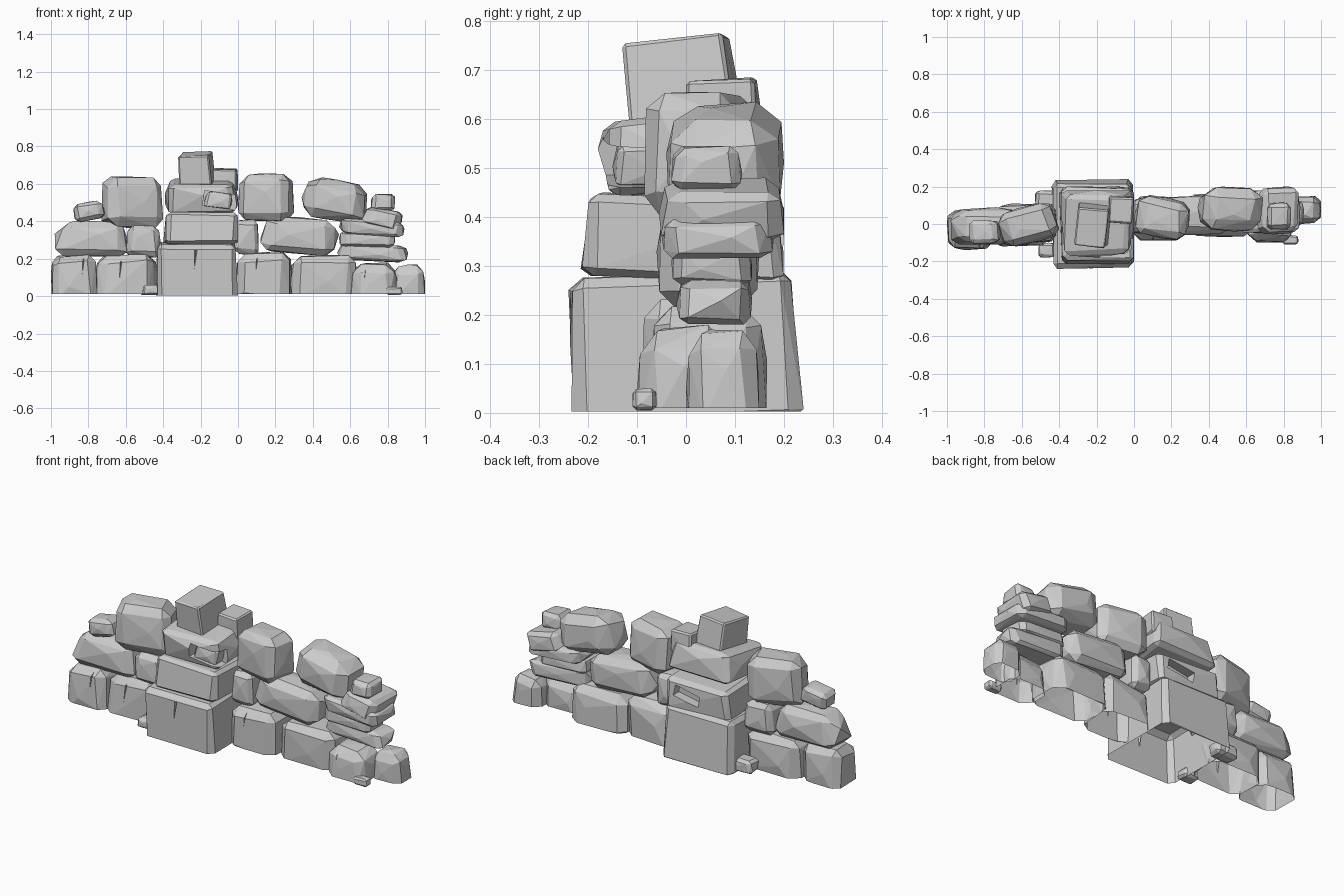
import bpy, bmesh, random
from math import radians
from mathutils import Vector, Matrix

if "Cube" in bpy.data.objects:
    bpy.data.objects.remove(bpy.data.objects["Cube"])

rng = random.Random(7)


def link(name, bm):
    me = bpy.data.meshes.new(name)
    bm.to_mesh(me)
    bm.free()
    ob = bpy.data.objects.new(name, me)
    bpy.context.collection.objects.link(ob)
    return ob


def rock(name, x, y, z, r=0.22, yaw=0, tilt=0, lean=0, taper=0.06, rough=0.09):
    """Chamfered, irregular convex stone fitted to the x, y, z ranges."""
    lo = Vector((x[0], y[0], z[0]))
    hi = Vector((x[1], y[1], z[1]))
    half = (hi - lo) / 2
    small = min(half)
    cut = [min(0.5, r * (small * 0.6 + h * 0.4) / h * 1.6) for h in half]
    pts = []
    # three points around each clipped corner
    for sx in (-1, 1):
        for sy in (-1, 1):
            for sz in (-1, 1):
                skew = [rng.uniform(-rough, rough * 0.3) for _ in range(3)]
                for a in range(3):
                    p = []
                    for b, s in enumerate((sx, sy, sz)):
                        c = 1 + skew[b]
                        if b != a:
                            c -= cut[b] * rng.uniform(0.7, 1.2)
                        p.append(s * c)
                    k = 1 - taper * (p[2] + 1) / 2
                    pts.append(Vector((p[0] * k, p[1] * k, max(p[2], -1))))
    # a slightly swollen point on each rounded stone's side
    if r > 0.12:
        for a in range(3):
            for s in (-1, 1):
                p = Vector([rng.uniform(-0.35, 0.35) for _ in range(3)])
                p[a] = s * rng.uniform(0.98, 1.04)
                p.z = max(p.z, -1)
                pts.append(p)
    rot = (Matrix.Rotation(radians(yaw), 3, 'Z') @ Matrix.Rotation(radians(tilt), 3, 'Y')
           @ Matrix.Rotation(radians(lean), 3, 'X'))
    pts = [rot @ Vector([c * h for c, h in zip(p, half)]) for p in pts]
    mn = [min(p[i] for p in pts) for i in range(3)]
    mx = [max(p[i] for p in pts) for i in range(3)]
    bm = bmesh.new()
    for p in pts:
        bm.verts.new([lo[i] + (p[i] - mn[i]) / (mx[i] - mn[i]) * (hi[i] - lo[i]) for i in range(3)])
    bmesh.ops.convex_hull(bm, input=bm.verts[:])
    bmesh.ops.delete(bm, geom=[v for v in bm.verts if not v.link_faces], context='VERTS')
    bmesh.ops.dissolve_limit(bm, angle_limit=radians(4), verts=bm.verts[:], edges=bm.edges[:])
    bmesh.ops.recalc_face_normals(bm, faces=bm.faces[:])
    return link(name, bm)


def carve(ob, loc, size, roll=0, wedge=True):
    """Cut a thin crack (wedge) or a box recess out of a stone."""
    bm = bmesh.new()
    if wedge:
        bmesh.ops.create_cone(bm, cap_ends=True, segments=4, radius1=0.0, radius2=0.7, depth=1)
    else:
        bmesh.ops.create_cube(bm, size=1)
    m = Matrix.Translation(loc) @ Matrix.Rotation(radians(roll), 4, 'Y') @ Matrix.Diagonal((*size, 1))
    bmesh.ops.transform(bm, matrix=m, verts=bm.verts[:])
    cutter = link(ob.name + "_cutter", bm)
    cutter.hide_render = True
    mod = ob.modifiers.new("carve", 'BOOLEAN')
    mod.operation = 'DIFFERENCE'
    mod.solver = 'EXACT'
    mod.object = cutter
    # bake the cut so the cutter can go
    dg = bpy.context.evaluated_depsgraph_get()
    me = bpy.data.meshes.new_from_object(ob.evaluated_get(dg))
    ob.modifiers.clear()
    ob.data = me
    bpy.data.objects.remove(cutter)


def open_base(ob, z):
    """Slice a ground stone flat at height z, leaving the underside open."""
    bm = bmesh.new()
    bm.from_mesh(ob.data)
    bmesh.ops.bisect_plane(bm, geom=bm.verts[:] + bm.edges[:] + bm.faces[:],
                           plane_co=(0, 0, z), plane_no=(0, 0, 1), clear_inner=True)
    bm.to_mesh(ob.data)
    bm.free()


# Bottom course, sunk a little so it can be sliced at the ground
base_1 = rock("base_stone_1", (-1.0, -0.75), (-0.14, 0.08), (-0.04, 0.22))
base_2 = rock("base_stone_2", (-0.77, -0.43), (-0.12, 0.11), (-0.04, 0.225))
base_core = rock("base_core_stone", (-0.44, 0.0), (-0.24, 0.24), (-0.03, 0.29),
                 r=0.09, rough=0.04, taper=0.03, lean=2)
base_4 = rock("base_stone_4", (-0.01, 0.29), (-0.09, 0.15), (-0.04, 0.235))
base_5 = rock("base_stone_5", (0.28, 0.64), (-0.07, 0.165), (-0.04, 0.22))
base_6 = rock("base_stone_6", (0.60, 0.85), (-0.10, 0.09), (-0.05, 0.18), r=0.28)
base_7 = rock("base_stone_7", (0.82, 1.0), (0.0, 0.15), (-0.05, 0.17), r=0.28)
ground = [base_1, base_2, base_4, base_5, base_6, base_7]

# Small pebbles at the foot
for i, (x, y, h) in enumerate([((-0.51, -0.42), (-0.18, -0.10), 0.06),
                               ((-0.53, -0.39), (0.09, 0.18), 0.08),
                               ((0.79, 0.88), (-0.11, -0.06), 0.05)]):
    rock(f"foot_pebble_{i + 1}", x, y, (0.005, h), r=0.25)

# Middle course
rock("middle_stone_1", (-0.98, -0.58), (-0.11, 0.09), (0.21, 0.405), taper=0.2)
rock("middle_stone_2", (-0.60, -0.41), (-0.10, 0.11), (0.205, 0.38))
middle_core = rock("middle_core_stone", (-0.40, 0.0), (-0.215, 0.20), (0.265, 0.45),
                   r=0.12, rough=0.07, taper=0.02, lean=-3)
rock("middle_stone_4", (-0.02, 0.11), (-0.05, 0.14), (0.22, 0.41))
rock("middle_stone_5", (0.12, 0.54), (-0.06, 0.15), (0.215, 0.425), tilt=6)

# Thin slabs at the right end
rock("end_slab_1", (0.53, 0.91), (-0.02, 0.135), (0.18, 0.285), tilt=3, r=0.22)
rock("end_slab_2", (0.54, 0.84), (-0.03, 0.135), (0.26, 0.35), tilt=1, r=0.22)
rock("end_slab_3", (0.54, 0.89), (-0.05, 0.18), (0.315, 0.415), tilt=4, r=0.22)
rock("end_stone", (0.66, 0.88), (-0.055, 0.20), (0.345, 0.48), tilt=14, r=0.24)
rock("end_cap", (0.71, 0.84), (-0.03, 0.115), (0.455, 0.545), r=0.24)

# Top course
rock("left_cap", (-0.88, -0.71), (-0.11, 0.02), (0.395, 0.51), r=0.25, tilt=-12)
rock("top_stone_1", (-0.73, -0.40), (-0.12, 0.11), (0.365, 0.64), r=0.24, yaw=18)
upper_core = rock("upper_core_stone", (-0.39, 0.0), (-0.18, 0.18), (0.44, 0.63),
                  r=0.13, taper=0.1, lean=8)
rock("wedge_stone", (-0.18, -0.03), (-0.15, -0.02), (0.46, 0.56), r=0.15, tilt=8)
rock("top_stone_2", (0.0, 0.30), (-0.085, 0.155), (0.40, 0.655), yaw=-12)
rock("top_stone_3", (0.34, 0.69), (-0.04, 0.20), (0.39, 0.635), r=0.27, tilt=10)

# Blocks crowning the core
rock("crown_block", (-0.32, -0.12), (-0.13, 0.12), (0.57, 0.775), r=0.05, yaw=-6, tilt=-3,
     lean=7, rough=0.05)
rock("crown_side_block", (-0.14, 0.0), (0.0, 0.16), (0.55, 0.685), r=0.08, yaw=-4, lean=3)

# Recesses in the core, then hairline cracks in the front faces
carve(upper_core, (-0.08, -0.15, 0.51), (0.21, 0.14, 0.08), 8, False)
carve(middle_core, (-0.14, 0.19, 0.36), (0.16, 0.09, 0.06), -10, False)
for ob, x, y, z in [(base_1, -0.83, -0.14, 0.15), (base_2, -0.63, -0.12, 0.13),
                    (base_core, -0.23, -0.24, 0.19), (base_4, 0.10, -0.09, 0.18),
                    (base_6, 0.68, -0.10, 0.13)]:
    carve(ob, (x, y, z), (0.011, 0.05, 0.11), 5)

# Open undersides
for ob in ground:
    open_base(ob, 0.01)
open_base(base_core, 0.003)
